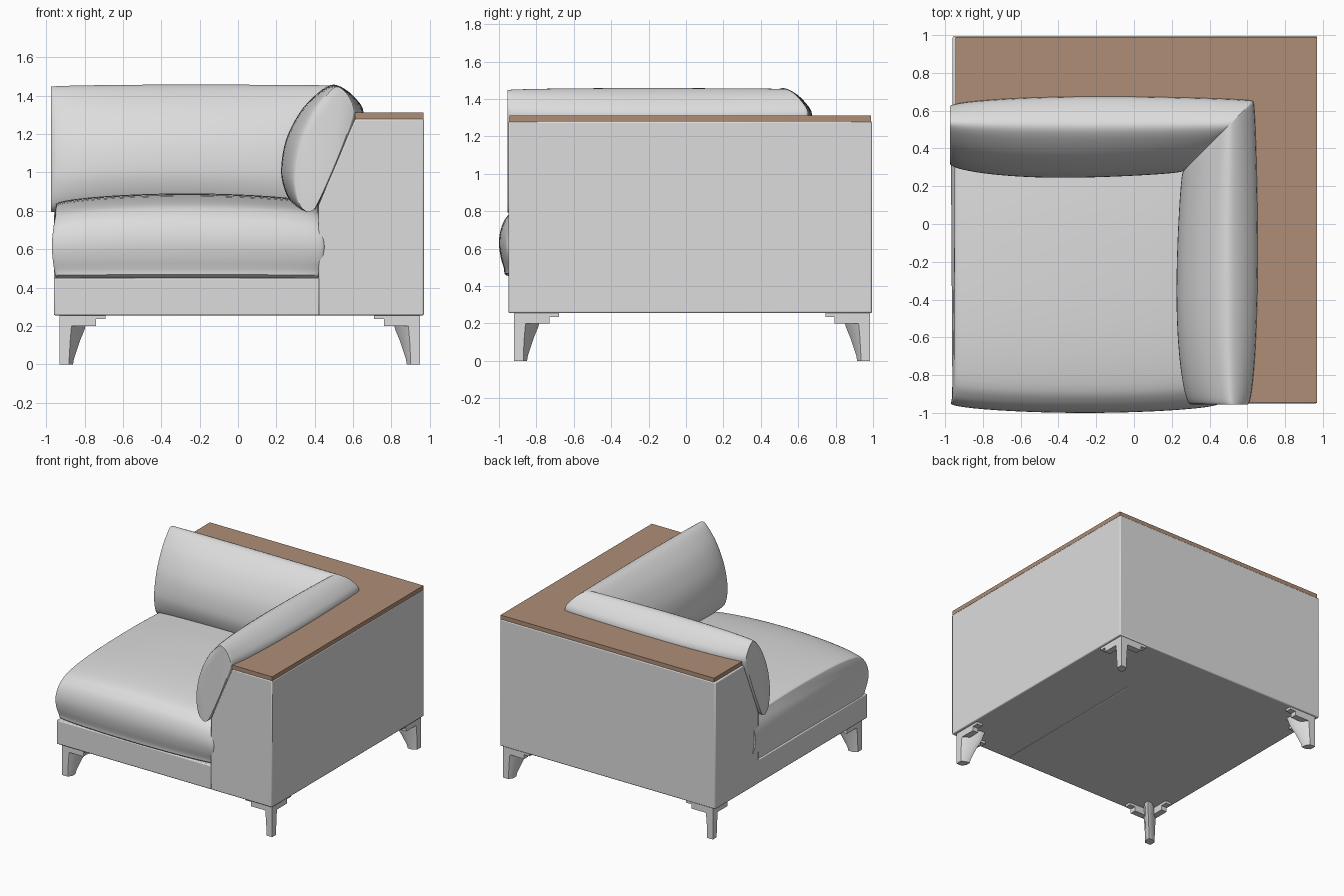
import bpy, bmesh, math
from mathutils import Vector

if "Cube" in bpy.data.objects:
    bpy.data.objects.remove(bpy.data.objects["Cube"])


def material(name, rgb):
    m = bpy.data.materials.new(name)
    m.diffuse_color = (*rgb, 1)
    m.use_nodes = True
    m.node_tree.nodes["Principled BSDF"].inputs["Base Color"].default_value = m.diffuse_color
    return m


FABRIC = material("light grey", (0.72, 0.72, 0.72))
WOOD = material("brown wood", (0.43, 0.27, 0.18))


def loft(name, ring_sets, mat, bevel=0, smooth=False):
    """Skin each list of rings into a closed solid; all go in one object."""
    bm = bmesh.new()
    for rings in ring_sets:
        vs = [[bm.verts.new(p) for p in r] for r in rings]
        n = len(vs[0])
        for a, b in zip(vs, vs[1:]):
            for i in range(n):
                j = (i + 1) % n
                bm.faces.new((a[i], a[j], b[j], b[i]))
        bm.faces.new(vs[0])
        bm.faces.new(vs[-1][::-1])
    bmesh.ops.recalc_face_normals(bm, faces=bm.faces)
    me = bpy.data.meshes.new(name)
    bm.to_mesh(me)
    bm.free()
    me.materials.append(mat)
    ob = bpy.data.objects.new(name, me)
    bpy.context.collection.objects.link(ob)
    if bevel:
        mod = ob.modifiers.new("soft edges", 'BEVEL')
        mod.width, mod.segments, mod.limit_method = bevel, 2, 'ANGLE'
    if smooth:
        bpy.ops.object.select_all(action='DESELECT')
        ob.select_set(True)
        bpy.context.view_layer.objects.active = ob
        bpy.ops.object.shade_smooth_by_angle(angle=math.radians(40))
    return ob


def box_rings(x0, x1, y0, y1, z0, z1):
    return [[(x0, y0, z), (x1, y0, z), (x1, y1, z), (x0, y1, z)] for z in (z0, z1)]


def curve_through(pts, steps=4):
    """Closed smooth curve through 2D points."""
    out, n = [], len(pts)
    for i in range(n):
        a, b, c, d = (Vector(pts[(i + k) % n]) for k in (-1, 0, 1, 2))
        for s in range(steps):
            t = s / steps
            out.append(0.5 * (2 * b + (c - a) * t + (2 * a - 5 * b + 4 * c - d) * t * t
                              + (3 * b - a - 3 * c + d) * t ** 3))
    return out


# Corner body: L plan whose inner faces lean outward above the seat
def ell(left, right, front, back, inner, z):
    return [(left, back, z), (right, back, z), (right, front, z),
            (inner, front, z), (inner, inner + 0.02, z), (left, inner + 0.02, z)]


loft("arm_and_back_frame", [[ell(-0.96, 0.97, -0.95, 0.995, i, z) for i, z in
                             ((0.42, 0.255), (0.42, 0.83), (0.61, 1.28))]],
     FABRIC, bevel=0.008, smooth=True)
loft("wood_ledge", [[ell(-0.945, 0.968, -0.945, 0.99, 0.61, z) for z in (1.278, 1.312)]], WOOD)

# Seat base
loft("seat_base", [box_rings(-0.96, 0.425, -0.95, 0.46, 0.255, 0.45)], FABRIC,
     bevel=0.008, smooth=True)

# Seat cushion: rounded front profile (y, z) swept across, fuller in the middle
seat_pts = [(-0.93, 0.45), (-0.975, 0.50), (-1.0, 0.62), (-0.985, 0.72), (-0.94, 0.79),
            (-0.85, 0.84), (-0.6, 0.875), (-0.2, 0.89), (0.2, 0.885), (0.5, 0.85),
            (0.52, 0.65), (0.5, 0.45), (0.0, 0.45), (-0.6, 0.45)]
seat_curve = curve_through(seat_pts)
seat_rings = []
for k in range(33):
    t = (1 - math.cos(math.pi * k / 32)) / 2
    u = max(0, math.sin(math.pi * t)) ** 0.5
    ring = []
    for y, z in seat_curve:
        dome = math.sin(math.pi * min(1, max(0, (z - 0.45) / 0.38)))
        x0, x1 = -0.95 - 0.02 * dome, 0.42 + 0.03 * dome
        ring.append((x0 + t * (x1 - x0), y * (0.95 + 0.05 * u),
                     0.45 + (z - 0.45) * (0.87 + 0.13 * u)))
    seat_rings.append(ring)
loft("seat_cushion", [seat_rings], FABRIC, smooth=True)

# Leaning cushions: section (x, z) swept to a diagonal mitre at the corner
cushion_pts = [(0.34, 0.80), (0.28, 0.84), (0.24, 0.92), (0.225, 1.02), (0.25, 1.17),
               (0.32, 1.31), (0.40, 1.40), (0.48, 1.455), (0.54, 1.445), (0.61, 1.39),
               (0.655, 1.31), (0.61, 1.18), (0.52, 1.00), (0.42, 0.83), (0.38, 0.80)]
cushion_curve = curve_through(cushion_pts)
base, axis = Vector((0.39, 0.80)), Vector((0.15, 0.65)).normalized()
arm_rings = []
for k in range(33):
    t = (1 - math.cos(math.pi * k / 32)) / 2
    low = 0.62 + 0.2 * t
    g = low + (1 - low) * max(0, math.sin(math.pi * t)) ** 0.5
    ring = []
    for p in cushion_curve:
        foot = base + axis * (p - base).dot(axis)
        q = foot + (p - foot) * g
        z = 0.81 + (q.y - 0.81) * (0.97 + 0.03 * g)
        ring.append((q.x, -0.955 + t * (q.x + 0.02 + 0.955), z))
    arm_rings.append(ring)
loft("arm_cushion", [arm_rings], FABRIC, smooth=True)
back_rings = [[(y - 0.02, x + 0.02, z) for x, y, z in r] for r in arm_rings]
loft("back_cushion", [back_rings], FABRIC, smooth=True)

# Legs: tapered diagonal post with two stepped ears along the frame edges
for sx, cx, side in ((1, -0.93, "left"), (-1, 0.95, "right")):
    for sy, cy, end in ((1, -0.92, "front"), (-1, 0.985, "back")):
        post = []
        for z, e, w in ((0, 0.07, 0.05), (0.03, 0.075, 0.05), (0.12, 0.105, 0.055),
                        (0.18, 0.13, 0.06), (0.258, 0.15, 0.07)):
            c = e - 0.035
            post.append([(0, 0, z), (w, 0, z), (e, c, z), (e, e, z), (c, e, z), (0, w, z)])
        parts = [post]
        for length, z0, z1 in ((0.24, 0.235, 0.258), (0.19, 0.2, 0.236)):
            parts.append(box_rings(0, length, 0, 0.05, z0, z1))
            parts.append(box_rings(0, 0.05, 0, length, z0, z1))
        parts = [[[(cx + sx * x, cy + sy * y, z) for x, y, z in r] for r in rs] for rs in parts]
        loft(f"{end}_{side}_leg", parts, FABRIC, smooth=True)
